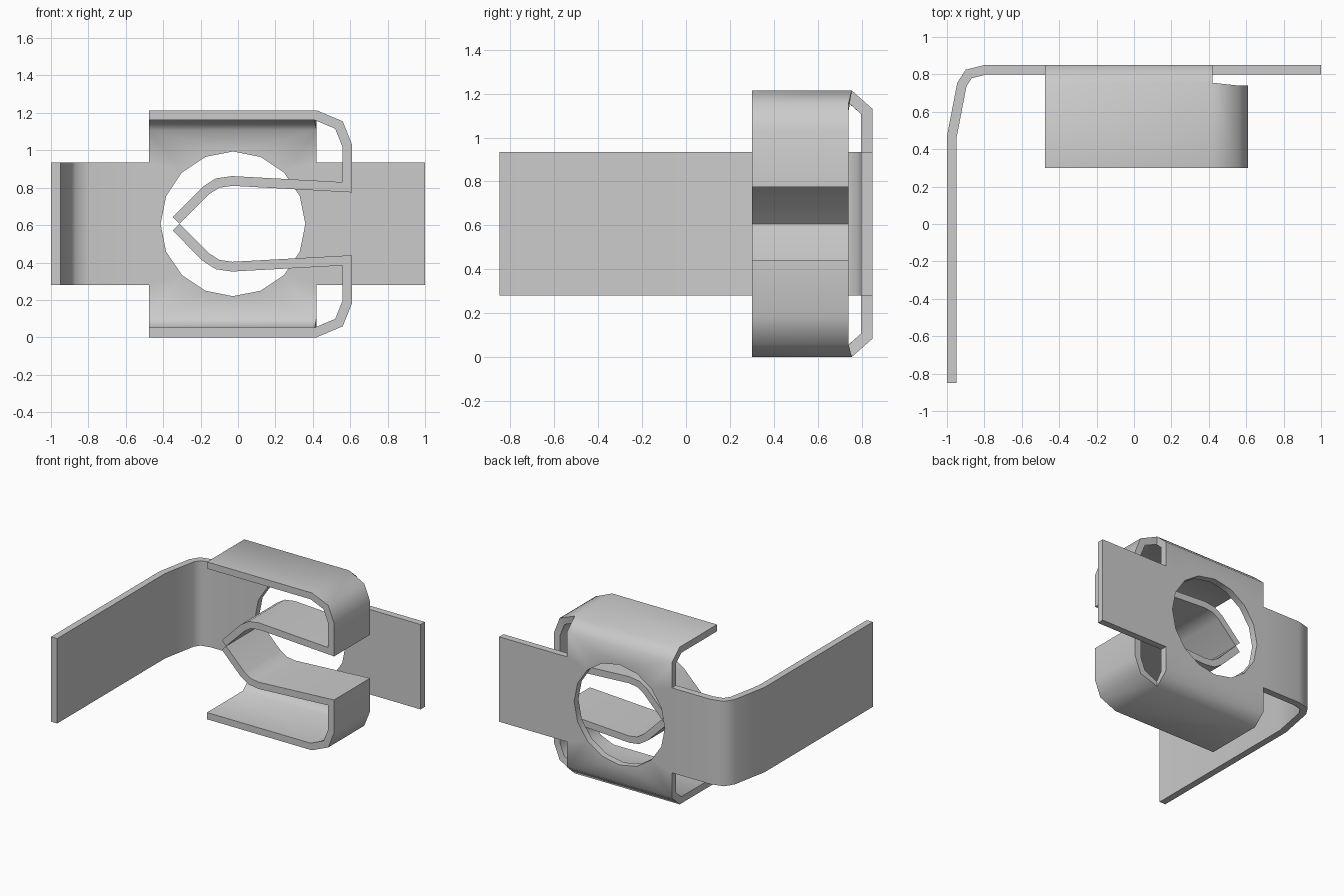
import bpy, bmesh, math
from mathutils import Vector

if "Cube" in bpy.data.objects:
    bpy.data.objects.remove(bpy.data.objects["Cube"])

MID = 0.607          # mirror height of the clip
T = 0.052            # sheet thickness
L, R = -0.475, 0.42  # sides of the centre plate
ARM_LO, ARM_HI = 0.28, 0.935
FOLD = 1.13          # height where the flanges start to bend

bm = bmesh.new()


def flip(z):
    return 2 * MID - z


def loop_edges(verts):
    return [bm.edges.new((verts[i], verts[(i + 1) % len(verts)])) for i in range(len(verts))]


def sweep(a, b, steps):
    """Extend edge a-b as a strip; each step gives the two new positions."""
    rows = [(a, b)]
    for pa, pb in steps:
        c, d = bm.verts.new(pa), bm.verts.new(pb)
        bm.faces.new((a, b, d, c))
        a, b = c, d
        rows.append((a, b))
    return rows


# centre plate with a 16-sided hole
outline = [(L, flip(FOLD)), (R, flip(FOLD)), (R, ARM_LO), (R, ARM_HI),
           (R, FOLD), (L, FOLD), (L, ARM_HI), (L, ARM_LO)]
rim = [bm.verts.new((x, 0.85, z)) for x, z in outline]
hole = [bm.verts.new((-0.027 + 0.387 * math.cos(i * math.pi / 8), 0.85,
                      MID + 0.387 * math.sin(i * math.pi / 8))) for i in range(16)]
bmesh.ops.triangle_fill(bm, use_beauty=True, edges=loop_edges(rim) + loop_edges(hole))

# straight right arm and bent left arm
sweep(rim[2], rim[3], [((1, 0.85, ARM_LO), (1, 0.85, ARM_HI))])
left_path = [(-0.8, 0.85), (-0.9, 0.825), (-0.945, 0.755), (-1, 0.47), (-1, -0.85)]
sweep(rim[7], rim[6], [((x, y, ARM_LO), (x, y, ARM_HI)) for x, y in left_path])

# upper and lower flanges, each running on into a spring jaw
jaw_path = [(0.56, 1.155), (0.61, 1.03), (0.61, 0.775), (-0.03, 0.81),
            (-0.1, 0.8), (-0.155, 0.765), (-0.312, MID)]
for va, vb, fz in ((rim[5], rim[4], lambda z: z), (rim[0], rim[1], flip)):
    top = fz(1.214)
    rows = sweep(va, vb, [((L, y, top), (R, y, top)) for y in (0.755, 0.3)])
    sweep(rows[1][1], rows[2][1],
          [((x, 0.74, fz(z)), (x, 0.3, fz(z))) for x, z in jaw_path])

# consistent outward normals
bmesh.ops.recalc_face_normals(bm, faces=bm.faces[:])
bm.normal_update()
plate_face = next(f for f in bm.faces if hole[0] in f.verts)
if plate_face.normal.dot(Vector((0, 1, 0))) < 0:
    bmesh.ops.reverse_faces(bm, faces=bm.faces[:])

mesh = bpy.data.meshes.new("spring_clip")
bm.to_mesh(mesh)
bm.free()
clip = bpy.data.objects.new("spring_clip", mesh)
bpy.context.collection.objects.link(clip)
bpy.context.view_layer.objects.active = clip
clip.select_set(True)

# sheet metal thickness, inward
mod = clip.modifiers.new("thickness", 'SOLIDIFY')
mod.thickness = T
mod.offset = -1
mod.use_even_offset = True
mod.use_quality_normals = True
bpy.ops.object.modifier_apply(modifier=mod.name)
bpy.ops.object.shade_smooth_by_angle(angle=math.radians(50))
